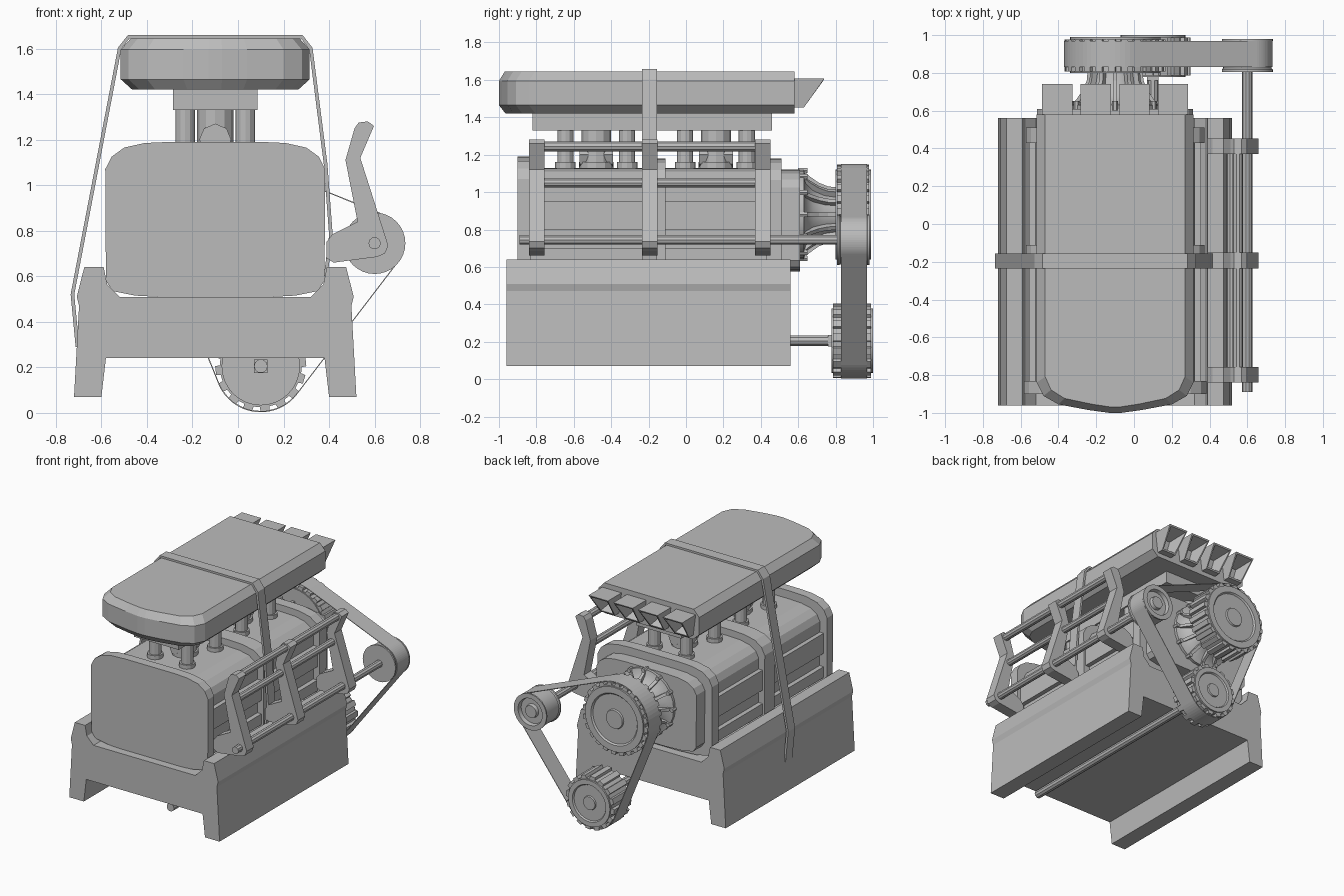
import bpy, bmesh, math
from mathutils import Vector
from mathutils.geometry import convex_hull_2d

cube = bpy.data.objects.get("Cube")
if cube:
    bpy.data.objects.remove(cube, do_unlink=True)

grey = bpy.data.materials.new("plain_grey")
grey.use_nodes = True
COLOUR = (0.5, 0.5, 0.5, 1)
grey.diffuse_color = COLOUR
grey.node_tree.nodes["Principled BSDF"].inputs["Base Color"].default_value = COLOUR
CX = -0.10  # centre line of the engine


def finish(name, bm, smooth=False):
    bmesh.ops.recalc_face_normals(bm, faces=bm.faces)
    mesh = bpy.data.meshes.new(name)
    bm.to_mesh(mesh)
    bm.free()
    ob = bpy.data.objects.new(name, mesh)
    bpy.context.collection.objects.link(ob)
    mesh.materials.append(grey)
    if smooth:
        bpy.ops.object.select_all(action="DESELECT")
        ob.select_set(True)
        bpy.context.view_layer.objects.active = ob
        bpy.ops.object.shade_smooth_by_angle(angle=math.radians(35))
    return ob


def loft(name, rings, smooth=False, caps=True, closed=False):
    """Skin a list of equal-length closed rings."""
    bm = bmesh.new()
    rows = [[bm.verts.new(p) for p in ring] for ring in rings]
    pairs = list(zip(rows, rows[1:])) + ([(rows[-1], rows[0])] if closed else [])
    for a, b in pairs:
        for i in range(len(a)):
            j = (i + 1) % len(a)
            bm.faces.new((a[i], a[j], b[j], b[i]))
    if caps and not closed:
        bm.faces.new(rows[0])
        bm.faces.new(rows[-1])
    return finish(name, bm, smooth)


def prism(name, pts, y0, y1, smooth=False):
    return loft(name, [[(x, y, z) for x, z in pts] for y in (y0, y1)], smooth)


def box(name, x0, x1, y0, y1, z0, z1):
    return prism(name, [(x0, z0), (x1, z0), (x1, z1), (x0, z1)], y0, y1)


def circle(x, z, r, n=32):
    return [(x + r * math.cos(math.tau * i / n), z + r * math.sin(math.tau * i / n))
            for i in range(n)]


def lathe(name, x, z, profile, n=32):
    """Turn (radius, y) points about a front-to-back axis."""
    return loft(name, [[(px, y, pz) for px, pz in circle(x, z, r, n)] for r, y in profile], True)


def both_sides(half):
    """Mirror (half width, z) points listed from bottom to top."""
    return [(CX + x, z) for x, z in half] + [(CX - x, z) for x, z in reversed(half)]


# Engine block with two feet and a cradle on top
prism("engine_block", both_sides([
    (0.48, 0.24), (0.50, 0.07), (0.62, 0.07), (0.598, 0.47), (0.608, 0.51),
    (0.575, 0.64), (0.49, 0.64), (0.475, 0.565), (0.42, 0.51)]), -0.96, 0.56)

# Supercharger casing: plates sharing one rounded outline
OUTLINE = [(0.2, 0.507), (0.35, 0.515), (0.45, 0.535), (0.48, 0.58), (0.483, 1.07),
           (0.455, 1.125), (0.40, 1.165), (0.31, 1.185), (0.2, 1.19)]


def casing(name, y0, y1, inset):
    k = 1 - inset / 0.483
    kz = 1 - inset / 0.342
    prism(name, both_sides([(x * k, 0.848 + (z - 0.848) * kz) for x, z in OUTLINE]), y0, y1)


casing("front_plate", -0.90, -0.83, 0)
casing("middle_plate", -0.23, -0.11, 0.01)
casing("rear_plate", 0.43, 0.51, 0.01)
casing("casing_body", -0.86, 0.50, 0.06)
casing("rear_cover", 0.50, 0.61, 0.07)
for side in (-1, 1):
    for z0, z1 in ((0.80, 0.95), (0.62, 0.70)):
        x = sorted((CX + side * 0.38, CX + side * 0.455))
        box("casing_rib", x[0], x[1], -0.85, 0.48, z0, z1)

# Two carburettors, each a central barrel and four corner posts
for cy in (-0.48, 0.16):
    box("carburettor_foot", CX - 0.17, CX + 0.17, cy - 0.20, cy + 0.20, 1.09, 1.12)
    lathe("carburettor_barrel", CX, 1.2, [(0.07, cy - 0.09), (0.07, cy + 0.09)], 8)
    for dx, dy, r in [(0, 0, 0.08)] + [(a, b, 0.043) for a in (-0.132, 0.132) for b in (-0.165, 0.165)]:
        rings = []
        for rr, z in ((r + 0.012, 1.08), (r + 0.012, 1.16), (r, 1.16), (r, 1.34)):
            rings.append([(px, py, z) for px, py in circle(CX + dx, cy + dy, rr, 12)])
        loft("carburettor_post", rings)
box("hood_neck", CX - 0.185, CX + 0.185, -0.82, 0.46, 1.33, 1.44)

# Air hood, bevelled at top and bottom
rings = []
for inset, z in ((0.05, 1.42), (0, 1.465), (0, 1.595), (0.045, 1.645)):
    half = [(0.415, 0.58), (0.415, -0.84), (0.38, -0.91), (0.30, -0.955), (0.14, -0.985), (0.03, -1.0)]
    half = [(x * (1 - inset / 0.415), y + (inset * 0.7 if y < 0 else 0)) for x, y in half]
    rings.append([(CX + x, y, z) for x, y in half] + [(CX - x, y, z) for x, y in reversed(half)])
loft("air_hood", rings)

# Four raked intake scoops with hollow mouths
for i in range(4):
    x = CX + (i - 1.5) * 0.204

    def section(y_top, y_bottom, k):
        return [(x + sx * w * k, y, 1.53 + sz * 0.078 * k) for sx, sz, y, w in
                ((-1, -1, y_bottom, 0.06), (1, -1, y_bottom, 0.06),
                 (1, 1, y_top, 0.08), (-1, 1, y_top, 0.08))]
    loft("intake_scoop", [section(0.56, 0.56, 1), section(0.74, 0.63, 1),
                          section(0.735, 0.635, 0.86), section(0.60, 0.585, 0.4)])

# Hold-down strap over the hood
path = [(-0.705, 0.29), (-0.727, 0.52), (-0.52, 1.60), (-0.48, 1.652), (0.28, 1.652),
        (0.32, 1.60), (0.385, 1.09), (0.408, 0.78), (0.385, 0.60)]
bm = bmesh.new()
rows = [[bm.verts.new((x, y, z)) for y in (-0.235, -0.155)] for x, z in path]
for a, b in zip(rows, rows[1:]):
    bm.faces.new((a[0], a[1], b[1], b[0]))
mod = finish("hood_strap", bm).modifiers.new("thickness", "SOLIDIFY")
mod.thickness, mod.offset = 0.016, 0

# Three linkage brackets and the rods through them
LEVER = [(0.388, 0.68), (0.42, 0.66), (0.61, 0.685), (0.645, 0.70), (0.66, 0.735), (0.537, 1.12),
         (0.58, 1.22), (0.597, 1.26), (0.57, 1.28), (0.53, 1.275), (0.512, 1.25),
         (0.472, 1.11), (0.525, 0.84), (0.415, 0.785), (0.388, 0.75)]
for y in (-0.84, -0.235, 0.37):
    prism("linkage_bracket", LEVER, y, y + 0.083)
for name, x, z, r, y0, y1 in (("upper_rod", 0.55, 1.245, 0.028, -0.83, 0.44),
                              ("middle_rod", 0.515, 1.05, 0.026, -0.83, 0.44),
                              ("idler_shaft", 0.60, 0.745, 0.027, -0.89, 0.83),
                              ("crank_shaft", 0.10, 0.205, 0.03, -0.94, 0.80)):
    lathe(name, x, z, [(r, y0), (r, y1)], 10)

# Drive nose: flared cone with fins and bolts
BX, BZ = CX, 0.88
lathe("nose_cone", BX, BZ, [(0.24, 0.58), (0.24, 0.63), (0.20, 0.64), (0.155, 0.68),
                            (0.125, 0.74), (0.11, 0.83)], 24)
for i in range(12):
    a = math.tau * i / 12
    out, side = Vector((math.cos(a), 0, math.sin(a))), Vector((-math.sin(a), 0, math.cos(a))) * 0.011
    centre = Vector((BX, 0, BZ))
    fin = [(0.10, 0.62), (0.242, 0.62), (0.205, 0.66), (0.17, 0.71), (0.15, 0.76), (0.145, 0.82), (0.10, 0.82)]
    loft("nose_fin", [[centre + out * r + side * s + Vector((0, y, 0)) for r, y in fin] for s in (-1, 1)])
    c = centre + out * 0.235
    prism("nose_bolt", circle(c.x, c.z, 0.016, 6), 0.60, 0.65)


# Toothed pulleys, dished faces with a hub
def pulley(name, x, z, r, teeth, y0, y1):
    pts = []
    for i in range(teeth):
        for f, rr in ((0, r), (0.5, r), (0.56, r - 0.02), (0.94, r - 0.02)):
            a = math.tau * (i + f) / teeth
            pts.append((x + rr * math.cos(a), z + rr * math.sin(a)))
    prism(name + "_teeth", pts, y0 + 0.008, y1 - 0.012)
    q = r - 0.028
    lathe(name + "_face", x, z, [(q, y0), (q, y1), (q * 0.8, y1), (q * 0.76, y1 - 0.011),
                                 (q * 0.3, y1 - 0.011), (q * 0.28, y1), (q * 0.14, y1)])


pulley("blower_pulley", BX, BZ, 0.268, 24, 0.80, 0.99)
pulley("crank_pulley", 0.10, 0.205, 0.20, 16, 0.778, 1.0)
box("crank_bolt", 0.07, 0.13, 0.76, 1.0, 0.175, 0.235)
lathe("idler_pulley", 0.60, 0.745, [
    (0.04, 0.806), (0.135, 0.806), (0.135, 0.818), (0.128, 0.825), (0.128, 0.965), (0.135, 0.97),
    (0.135, 0.98), (0.10, 0.98), (0.095, 0.95), (0.05, 0.95), (0.045, 0.975), (0.015, 0.975)])

# Drive belt wrapped tightly round the three pulleys
cloud = [Vector(p) for x, z, r in ((BX, BZ, 0.27), (0.10, 0.205, 0.202), (0.60, 0.745, 0.133))
         for p in circle(x, z, r, 64)]
hull = [cloud[i] for i in convex_hull_2d(cloud)]
middle = Vector((0.2, 0.6))
inner = [p + (middle - p).normalized() * 0.006 for p in hull]
loft("drive_belt", [[(p.x, y, p.y) for p in loop] for loop, y in
                    ((hull, 0.83), (hull, 0.968), (inner, 0.968), (inner, 0.83))], closed=True)
